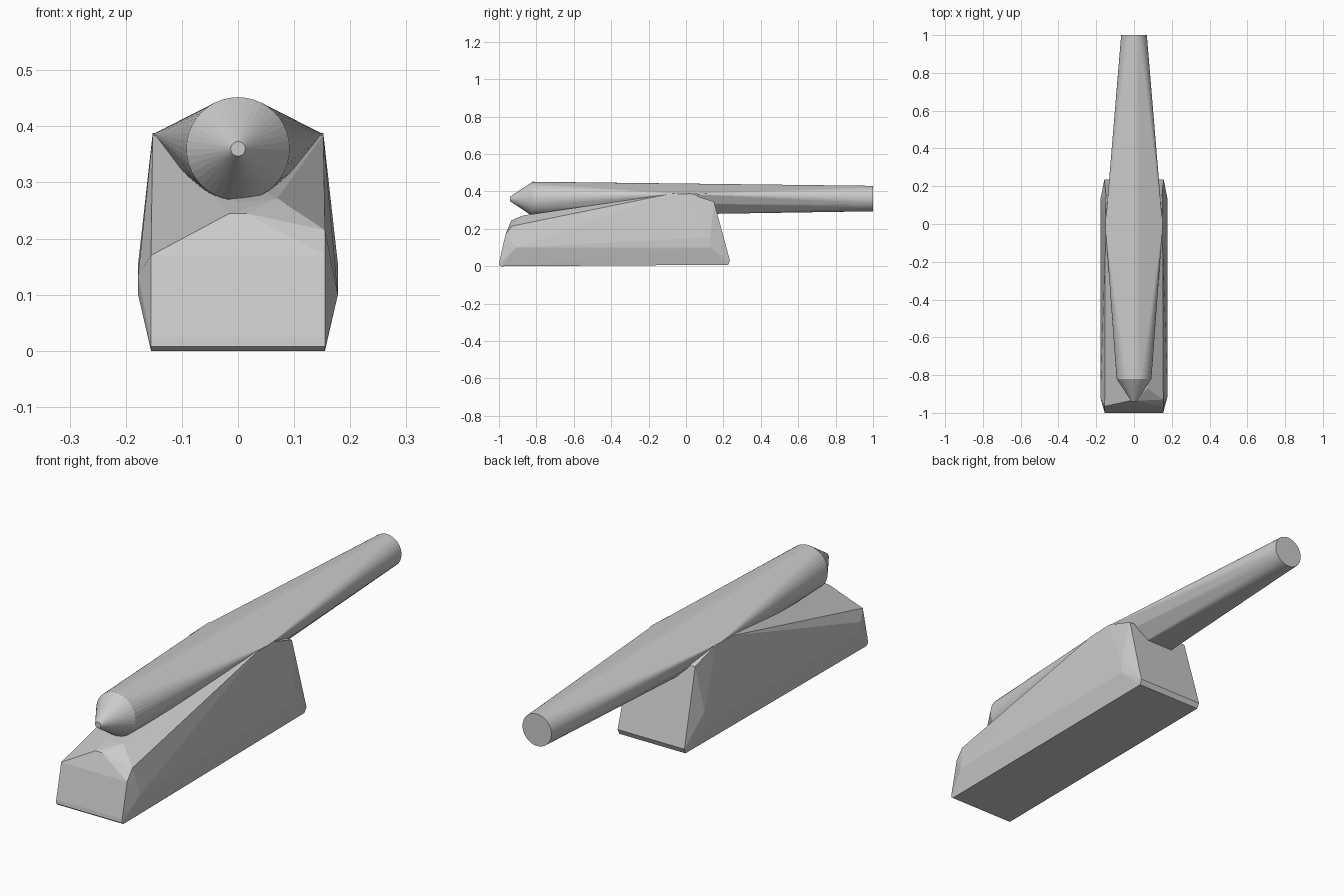
import bpy, bmesh, math

if "Cube" in bpy.data.objects:
    bpy.data.objects.remove(bpy.data.objects["Cube"])

grey = bpy.data.materials.new("light grey")
grey.diffuse_color = (0.6, 0.6, 0.6, 1)
grey.use_nodes = True
grey.node_tree.nodes["Principled BSDF"].inputs["Base Color"].default_value = grey.diffuse_color


def ring(y, z, r, n=40):
    """Circle of points around the y axis."""
    return [(r * math.sin(2 * math.pi * i / n), y, z + r * math.cos(2 * math.pi * i / n))
            for i in range(n)]


def both(points):
    """Points together with their mirror image in x."""
    return [(s * x, y, z) for x, y, z in points for s in (1, -1)]


def hull(name, points):
    """Faceted convex solid around the points."""
    bm = bmesh.new()
    for p in points:
        bm.verts.new(p)
    bmesh.ops.convex_hull(bm, input=bm.verts[:])
    bmesh.ops.delete(bm, geom=[v for v in bm.verts if not v.link_faces], context='VERTS')
    bmesh.ops.dissolve_limit(bm, angle_limit=0.005, verts=bm.verts[:], edges=bm.edges[:])
    bmesh.ops.recalc_face_normals(bm, faces=bm.faces[:])
    mesh = bpy.data.meshes.new(name)
    bm.to_mesh(mesh)
    bm.free()
    mesh.materials.append(grey)
    obj = bpy.data.objects.new(name, mesh)
    bpy.context.collection.objects.link(obj)
    return obj


# Long tapered upper body: pointed nose, wide shoulders, round tail
hull("upper_body",
     ring(-0.94, 0.36, 0.013) + ring(-0.82, 0.36, 0.092) + ring(1.0, 0.362, 0.068)
     + both([(0.152, -0.01, 0.386), (0.127, 0.0, 0.335), (0.07, 0.0, 0.278)]))

# Wedge-shaped base: symmetric sole, flanks, crest and back
base = both([
    (0.155, -0.99, 0.0), (0.155, -1.0, 0.008), (0.155, -0.998, 0.025),
    (0.178, -0.91, 0.10), (0.178, 0.13, 0.155), (0.178, 0.13, 0.10),
    (0.155, 0.225, 0.008), (0.157, 0.235, 0.03),
    (0.152, -0.10, 0.384), (0.152, 0.02, 0.388), (0.148, 0.15, 0.345),
    (0.015, -0.935, 0.245)])
# The nose of the base is uneven: low left shoulder, high right shoulder
base += [(-0.155, -0.965, 0.17), (-0.178, -0.92, 0.135),
         (0.155, -0.965, 0.17), (0.155, -0.93, 0.215),
         (0.07, -0.87, 0.272), (0.0, -0.87, 0.264)]
hull("base", base)
